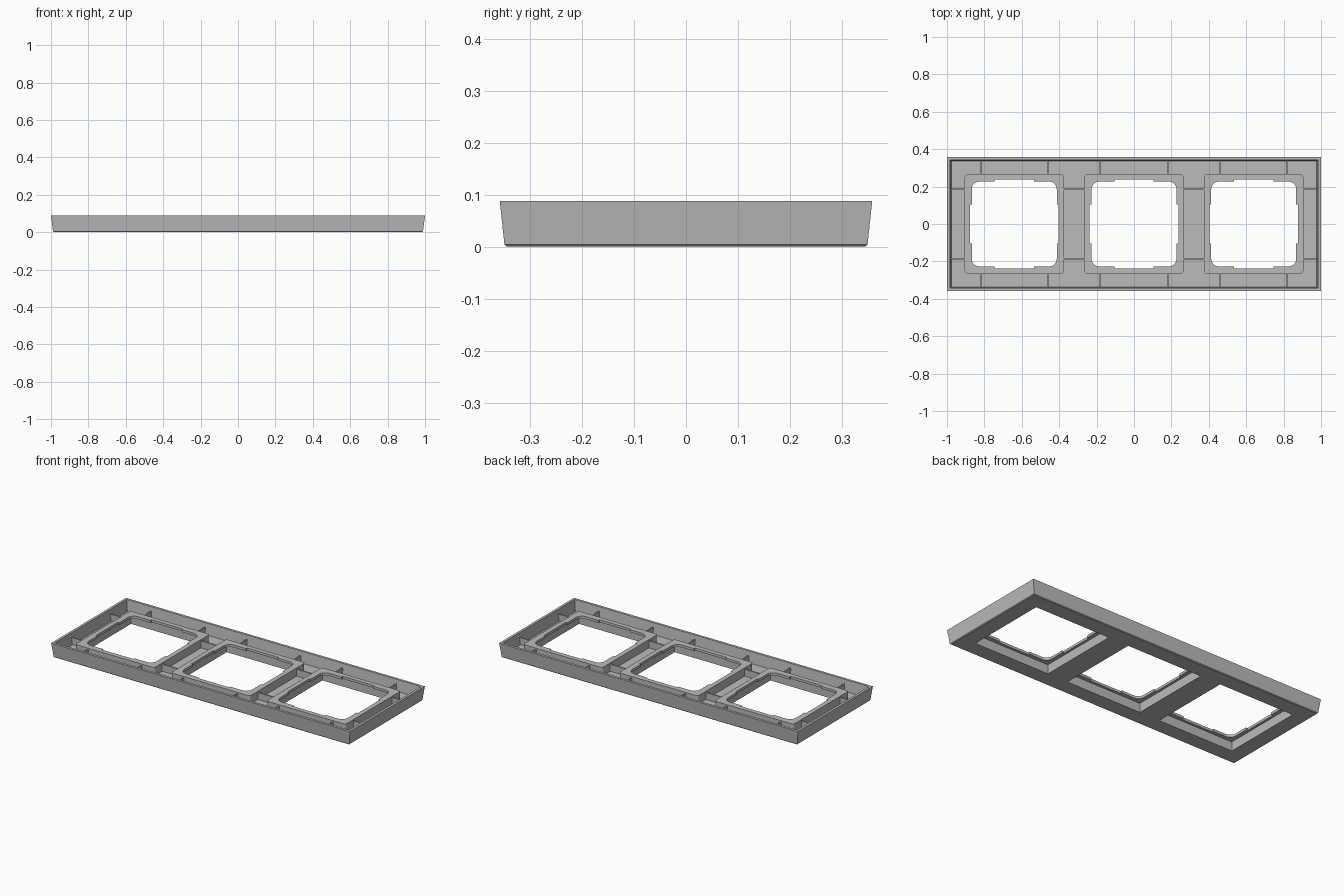
import bpy, bmesh, math

if "Cube" in bpy.data.objects:
    bpy.data.objects.remove(bpy.data.objects["Cube"])

grey = bpy.data.materials.new("satin grey")
grey.diffuse_color = (0.5, 0.5, 0.5, 1)
grey.use_nodes = True
grey.node_tree.nodes["Principled BSDF"].inputs["Base Color"].default_value = grey.diffuse_color

CENTRES = (-0.64, 0.0, 0.64)


def rounded(hx, hy, r=0.0, cx=0.0, steps=5):
    """Counter-clockwise rounded rectangle outline."""
    if r == 0:
        return [(cx + hx, hy), (cx - hx, hy), (cx - hx, -hy), (cx + hx, -hy)]
    pts = []
    for k, (sx, sy) in enumerate(((1, 1), (-1, 1), (-1, -1), (1, -1))):
        for i in range(steps + 1):
            a = math.pi / 2 * (k + i / steps)
            pts.append((cx + sx * (hx - r) + r * math.cos(a),
                        sy * (hy - r) + r * math.sin(a)))
    return pts


def loft(name, sections):
    """Solid through (outline, z) sections, capped at both ends."""
    bm = bmesh.new()
    loops = [[bm.verts.new((x, y, z)) for x, y in pts] for pts, z in sections]
    n = len(loops[0])
    for a, b in zip(loops, loops[1:]):
        for i in range(n):
            j = (i + 1) % n
            bm.faces.new((a[i], a[j], b[j], b[i]))
    bm.faces.new(loops[0][::-1])
    bm.faces.new(loops[-1])
    bmesh.ops.recalc_face_normals(bm, faces=bm.faces)
    mesh = bpy.data.meshes.new(name)
    bm.to_mesh(mesh)
    bm.free()
    ob = bpy.data.objects.new(name, mesh)
    bpy.context.collection.objects.link(ob)
    mesh.materials.append(grey)
    return ob


def box(name, x0, x1, y0, y1, z0, z1):
    pts = [(x0, y0), (x1, y0), (x1, y1), (x0, y1)]
    return loft(name, [(pts, z0), (pts, z1)])


def apply_boolean(target, tool, operation):
    mod = target.modifiers.new(operation, 'BOOLEAN')
    mod.operation = operation
    mod.solver = 'EXACT'
    mod.object = tool
    bpy.context.view_layer.objects.active = target
    bpy.ops.object.modifier_apply(modifier=mod.name)
    bpy.data.objects.remove(tool)


# Tapered tray with thin rim and a small softened lower edge
frame = loft("switch_frame", [
    (rounded(0.984, 0.344), 0.0),
    (rounded(0.989, 0.349), 0.004),
    (rounded(1.0, 0.358), 0.088),
    (rounded(0.985, 0.343), 0.088),
    (rounded(0.976, 0.336), 0.02)])

# Raised collars around the three openings
for cx in CENTRES:
    o = rounded(0.265, 0.265, 0.015, cx)
    apply_boolean(frame, loft("collar", [(o, 0.01), (o, 0.07)]), 'UNION')

# Stiffening ribs: along the long walls, the end walls and between collars
T = 0.004
for s in (-1, 1):
    for x in (-0.82, -0.46, -0.18, 0.18, 0.46, 0.82):
        y0, y1 = sorted((s * 0.255, s * 0.345))
        apply_boolean(frame, box("rib", x - T, x + T, y0, y1, 0.01, 0.062), 'UNION')
    for e in (-1, 1):
        x0, x1 = sorted((e * 0.895, e * 0.985))
        y = s * 0.185
        apply_boolean(frame, box("end_rib", x0, x1, y - T, y + T, 0.01, 0.062), 'UNION')
        x0, x1 = sorted((e * 0.255, e * 0.385))
        apply_boolean(frame, box("bridge_rib", x0, x1, y - T, y + T, 0.01, 0.062), 'UNION')

# Square pocket from the face side, then rounded opening with shallow notches
for cx in CENTRES:
    p = rounded(0.252, 0.252, 0, cx)
    apply_boolean(frame, loft("pocket", [(p, -0.05), (p, 0.055)]), 'DIFFERENCE')
    h = rounded(0.227, 0.227, 0.04, cx)
    apply_boolean(frame, loft("opening", [(h, 0.03), (h, 0.15)]), 'DIFFERENCE')
    for hx, hy in ((0.237, 0.105), (0.105, 0.237)):
        n = rounded(hx, hy, 0, cx)
        apply_boolean(frame, loft("notch", [(n, 0.04), (n, 0.14)]), 'DIFFERENCE')

bpy.ops.object.select_all(action='DESELECT')
frame.select_set(True)
bpy.context.view_layer.objects.active = frame
bpy.ops.object.shade_smooth_by_angle(angle=math.radians(25))
